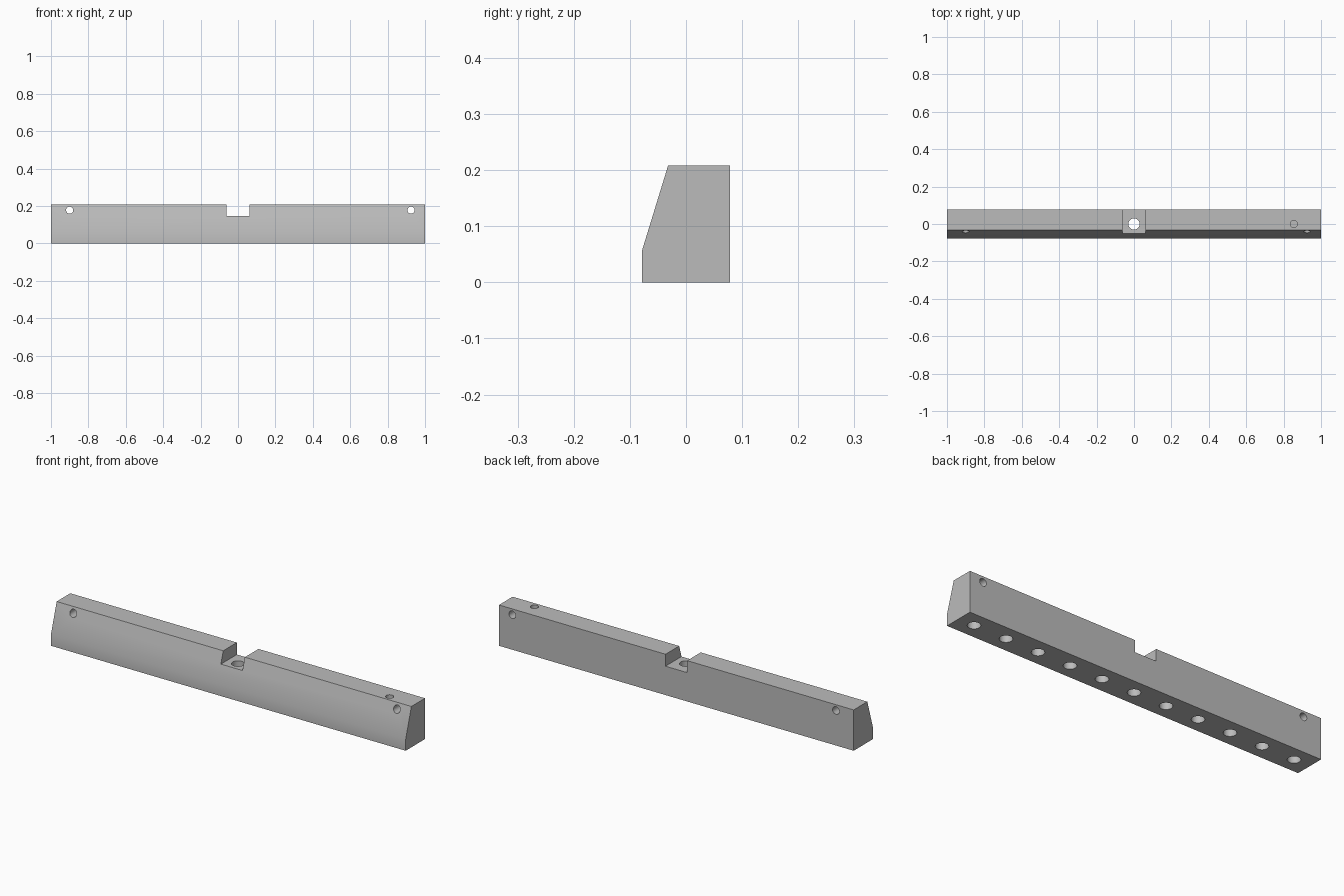
import bpy
import bmesh
import math
from mathutils import Matrix

if "Cube" in bpy.data.objects:
    bpy.data.objects.remove(bpy.data.objects["Cube"])

# Single grey material
grey = bpy.data.materials.new("plain_grey")
grey.use_nodes = True
colour = (0.5, 0.5, 0.5, 1)
grey.diffuse_color = colour
grey.node_tree.nodes["Principled BSDF"].inputs["Base Color"].default_value = colour


def make_object(name, bm):
    bmesh.ops.recalc_face_normals(bm, faces=bm.faces)
    mesh = bpy.data.meshes.new(name)
    bm.to_mesh(mesh)
    bm.free()
    mesh.materials.append(grey)
    obj = bpy.data.objects.new(name, mesh)
    bpy.context.collection.objects.link(obj)
    return obj


def cut(target, bm):
    """Subtract a closed shape from the target, then discard the cutter."""
    cutter = make_object("cutter", bm)
    cutter.hide_render = True
    mod = target.modifiers.new("cut", "BOOLEAN")
    mod.operation = "DIFFERENCE"
    mod.solver = "EXACT"
    mod.object = cutter
    bpy.context.view_layer.objects.active = target
    bpy.ops.object.modifier_apply(modifier=mod.name)
    bpy.data.objects.remove(cutter)


def drill(target, centre, radius, length, axis="Z"):
    turn = Matrix.Rotation(math.pi / 2, 4, "X") if axis == "Y" else Matrix()
    bm = bmesh.new()
    bmesh.ops.create_cone(bm, cap_ends=True, segments=32, radius1=radius,
                          radius2=radius, depth=length,
                          matrix=Matrix.Translation(centre) @ turn)
    cut(target, bm)


# Bar: five-sided profile with a sloping front, extruded along x
profile = [(-0.078, 0), (0.078, 0), (0.078, 0.208), (-0.032, 0.208), (-0.078, 0.058)]
bm = bmesh.new()
end = bm.faces.new([bm.verts.new((-1, y, z)) for y, z in profile])
extruded = bmesh.ops.extrude_face_region(bm, geom=[end])["geom"]
bmesh.ops.translate(bm, vec=(2, 0, 0),
                    verts=[v for v in extruded if isinstance(v, bmesh.types.BMVert)])
bar = make_object("mounting_bar", bm)

# Notch across the middle of the top
bm = bmesh.new()
bmesh.ops.create_cube(bm, size=1, matrix=Matrix.Translation((0, 0, 0.247))
                      @ Matrix.Diagonal((0.122, 0.4, 0.2, 1)))
cut(bar, bm)

# Row of blind sockets underneath, the middle one running right through
for i in range(-5, 6):
    drill(bar, (i * 0.1823, 0, 0), 0.03, 0.6 if i == 0 else 0.24)

# Cross holes near both ends
for x in (-0.9, 0.925):
    drill(bar, (x, 0, 0.178), 0.019, 0.4, "Y")

# Blind hole in the top
drill(bar, (0.855, 0, 0.208), 0.019, 0.2)

# Smooth hole walls, sharp edges elsewhere
bpy.ops.object.select_all(action="DESELECT")
bar.select_set(True)
bpy.context.view_layer.objects.active = bar
bpy.ops.object.shade_smooth_by_angle(angle=math.radians(30))
